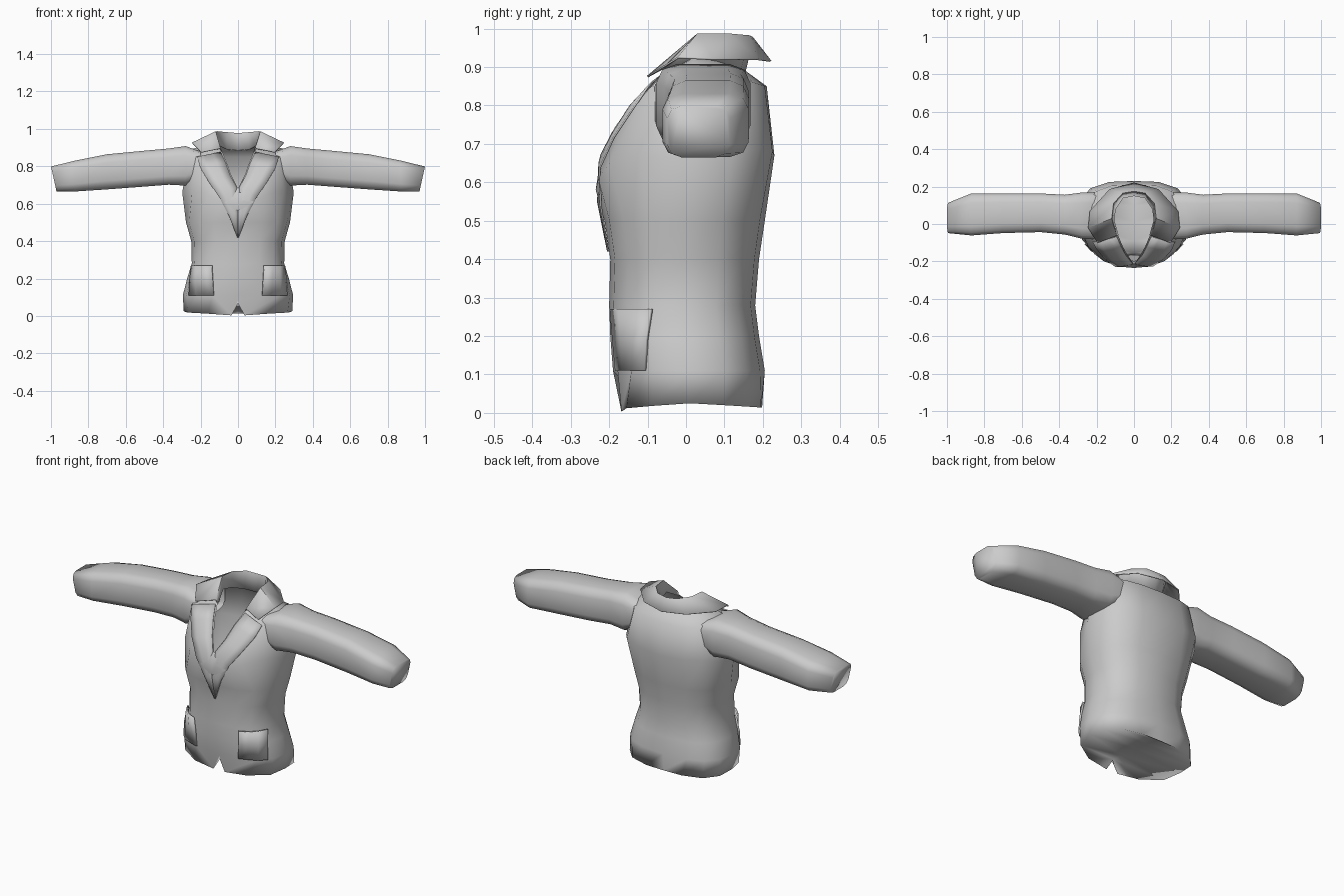
import bpy, bmesh, math
from mathutils import Vector
from mathutils.bvhtree import BVHTree

cube = bpy.data.objects.get("Cube")
if cube:
    bpy.data.objects.remove(cube, do_unlink=True)

GREY = (0.6, 0.6, 0.6, 1)
cloth = bpy.data.materials.new("light grey cloth")
cloth.diffuse_color = GREY
cloth.use_nodes = True
cloth.node_tree.nodes["Principled BSDF"].inputs["Base Color"].default_value = GREY


def spow(v, e):
    return math.copysign(abs(v) ** e, v)


def make(name, bm, angle=50, thick=0):
    bmesh.ops.remove_doubles(bm, verts=bm.verts, dist=1e-4)
    bmesh.ops.recalc_face_normals(bm, faces=bm.faces)
    mesh = bpy.data.meshes.new(name)
    bm.to_mesh(mesh)
    bm.free()
    mesh.materials.append(cloth)
    ob = bpy.data.objects.new(name, mesh)
    bpy.context.collection.objects.link(ob)
    if thick:
        mod = ob.modifiers.new("thickness", "SOLIDIFY")
        mod.thickness, mod.offset = thick, 0
    bpy.ops.object.select_all(action='DESELECT')
    ob.select_set(True)
    bpy.context.view_layer.objects.active = ob
    bpy.ops.object.shade_smooth_by_angle(angle=math.radians(angle))


def strip(bm, rows, closed=False):
    """Quads between successive rows of points."""
    vs = [[bm.verts.new(p) for p in r] for r in rows]
    n = len(rows[0])
    for a, b in zip(vs, vs[1:]):
        for i in range(n if closed else n - 1):
            j = (i + 1) % n
            bm.faces.new((a[i], a[j], b[j], b[i]))
    return vs


def mirrored(half):
    """Front-to-back half outline closed into a full ring."""
    return half + [(-x, y, z) for x, y, z in half[-2:0:-1]]


def half_ring(z, w, front, back):
    pts = []
    for i in range(9):
        t = math.pi * i / 8
        pts.append((w * spow(math.sin(t), 0.8) if 0 < i < 8 else 0,
                    (front + back) / 2 - (back - front) / 2 * spow(math.cos(t), 0.8), z))
    return pts


# Torso: hem, waist, chest, shoulders, neckline
hem = [(0, -.165, .085), (.035, -.168, .003), (.16, -.155, .012), (.265, -.09, .018), (.29, .01, .025),
       (.28, .1, .02), (.22, .165, .016), (.11, .195, .014), (0, .198, .014)]
chest = [(0, -.235, .58), (.08, -.228, .61), (.16, -.2, .65), (.245, -.12, .67), (.298, .0, .66),
         (.288, .12, .67), (.235, .19, .69), (.13, .225, .68), (0, .23, .67)]
shoulder = [(0, -.226, .64), (.07, -.205, .70), (.14, -.16, .77), (.22, -.095, .845), (.26, .02, .89),
            (.25, .11, .88), (.2, .175, .86), (.12, .205, .85), (0, .21, .85)]
neck = [(0, -.215, .68), (.035, -.165, .75), (.06, -.12, .82), (.085, -.06, .88), (.11, .02, .925),
        (.105, .08, .915), (.08, .13, .90), (.04, .15, .89), (0, .155, .89)]
halves = [hem]
halves += [half_ring(*r) for r in ((.11, .295, -.19, .205), (.2, .272, -.197, .19), (.28, .247, -.2, .18),
                                   (.4, .25, -.197, .19), (.5, .278, -.212, .205))]
halves += [chest, shoulder, neck]
bm = bmesh.new()
strip(bm, [mirrored(h) for h in halves], closed=True)
# Underside with a groove running back from the front notch
ridge = [(0, p[1], .085 - .071 * i / 8) for i, p in enumerate(hem)]
for s in (1, -1):
    for i in range(8):
        quad = [ridge[i], ridge[i + 1], (s * hem[i + 1][0], *hem[i + 1][1:]), (s * hem[i][0], *hem[i][1:])]
        bm.faces.new([bm.verts.new(p) for p in dict.fromkeys(quad)])
bm.normal_update()
tree = BVHTree.FromBMesh(bm)
make("torso", bm, 110)


def on_torso(p, direction, lift):
    """Cast a point onto the torso and lift it clear of the surface."""
    d = Vector(direction).normalized()
    hit = tree.ray_cast(Vector(p) - d, d)[0]
    return (hit if hit else Vector(p)) - d * lift


# Sleeves with slanted, closed cuffs
SLEEVE = [(.20, -.085, .17, .74, .88), (.28, -.08, .17, .695, .91), (.37, -.058, .158, .70, .897),
          (.5, -.045, .165, .69, .885), (.7, -.05, .165, .675, .866), (.87, -.063, .165, .664, .832),
          (.985, -.05, .115, .664, .80)]
for side, s in (("left", 1), ("right", -1)):
    rows = []
    for k, (x, y0, y1, z0, z1) in enumerate(SLEEVE):
        ring = []
        for i in range(12):
            t = math.tau * (i + .5) / 12
            a, b = spow(math.cos(t), .45), spow(math.sin(t), .5)
            slant = .015 * b if k == len(SLEEVE) - 1 else 0
            ring.append((s * (x + slant), (y0 + y1) / 2 + (y1 - y0) / 2 * a, (z0 + z1) / 2 + (z1 - z0) / 2 * b))
        rows.append(ring)
    bm = bmesh.new()
    vs = strip(bm, rows, closed=True)
    bm.faces.new(vs[-1])
    make(side + "_sleeve", bm, 110)

# Turned-down collar: inner stand, crest and outer fall
inner = [(.085, -.058, .875), (.108, .02, .92), (.10, .08, .91), (.06, .14, .89), (0, .152, .885)]
crest = [(.095, -.062, .895), (.12, .03, .985), (.11, .11, .985), (.06, .165, .98), (0, .175, .975)]
fall = [(.195, -.1, .875), (.245, -.02, .925), (.235, .07, .92), (.13, .185, .92), (0, .22, .915)]
bm = bmesh.new()
strip(bm, [r + [(-x, y, z) for x, y, z in r[-2::-1]] for r in (inner, crest, fall)])
make("collar", bm, 50, .005)

# Lapels: paired inner and outer edges from the button point to the notch
edge_in = [(0, .42), (0, .55), (.008, .69), (.042, .75), (.067, .82), (.092, .875)]
edge_out = [(.003, .42), (.05, .54), (.10, .635), (.155, .715), (.20, .79), (.218, .85)]
for side, s in (("left", 1), ("right", -1)):
    rows = []
    for k, ((xi, zi), (xo, zo)) in enumerate(zip(edge_in, edge_out)):
        row = []
        for f in (0, .33, .67, 1):
            x, z = xi + (xo - xi) * f, zi + (zo - zi) * f
            row.append(on_torso((s * (x + .0005), -.1, z), (0, 1, 0), .003 + .01 * f * min(1, k / 3)))
        rows.append(row)
    bm = bmesh.new()
    strip(bm, rows)
    make(side + "_lapel", bm, 50, .005)

# Patch pockets wrapped over the front of the hips
for side, s in (("left", 1), ("right", -1)):
    rows = []
    for z, lift in ((.11, .002), (.19, .006), (.27, .016)):
        rows.append([on_torso((s * (.2 + .8 * u), -.15 + .6 * u, z), (-.6 * s, .8, 0), lift)
                     for u in (-.075, -.025, .025, .075)])
    bm = bmesh.new()
    strip(bm, rows)
    make(side + "_pocket", bm, 50, .01)
